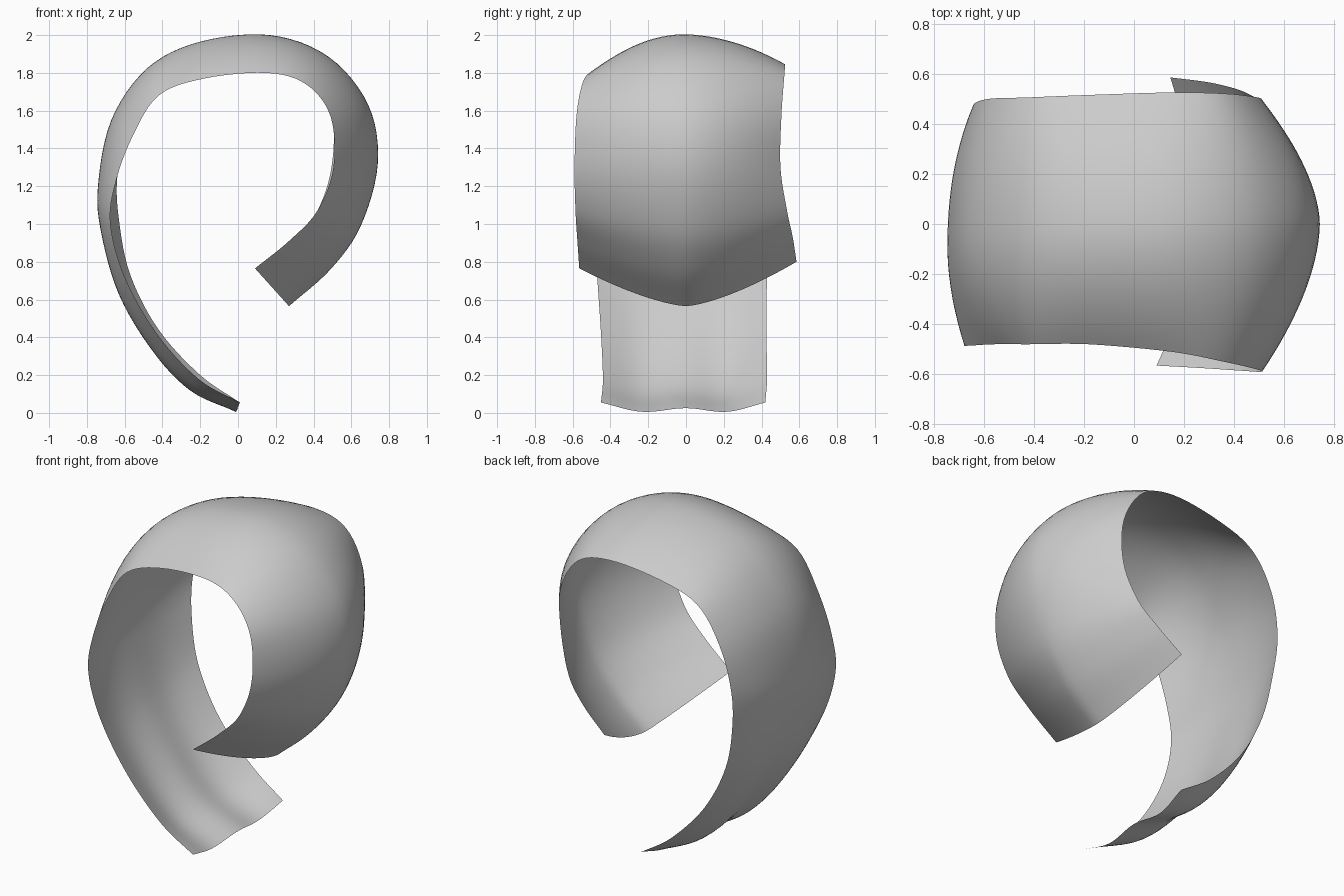
import bpy
from math import pi, sin
from mathutils import Vector

old = bpy.data.objects.get("Cube")
if old:
    bpy.data.objects.remove(old)

# Rails of the curled band: crown line (x, z), then front and back edges (x, y, z)
CROWN = [(0, .025), (-.245, .135), (-.45, .345), (-.625, .63), (-.72, .95), (-.74, 1.2),
         (-.67, 1.55), (-.48, 1.825), (-.2, 1.965), (.17, 2), (.48, 1.885), (.69, 1.63),
         (.74, 1.32), (.65, .99), (.49, .76), (.27, .565)]
FRONT = [(.01, -.45, .055), (-.21, -.44, .18), (-.43, -.45, .42), (-.6, -.47, .72),
         (-.675, -.485, 1.0), (-.648, -.485, 1.22), (-.56, -.48, 1.46), (-.42, -.48, 1.68),
         (-.18, -.48, 1.77), (.15, -.51, 1.8), (.36, -.55, 1.74), (.49, -.58, 1.57),
         (.505, -.59, 1.3), (.42, -.585, 1.07), (.27, -.575, .91), (.09, -.565, .765)]
BACK = [(.01, .42, .055), (-.2, .43, .2), (-.42, .425, .44), (-.57, .43, .73),
        (-.63, .45, 1.02), (-.638, .48, 1.26), (-.575, .5, 1.51), (-.43, .505, 1.72),
        (-.18, .515, 1.81), (.15, .525, 1.845), (.37, .52, 1.78), (.495, .505, 1.57),
        (.495, .5, 1.3), (.42, .535, 1.07), (.3, .565, .93), (.145, .585, .8)]
ALONG, ACROSS = 6, 32


def smooth_rail(points):
    """Catmull-Rom samples through a rail."""
    p = [Vector(q) for q in points]
    p = [2 * p[0] - p[1]] + p + [2 * p[-1] - p[-2]]
    out = []
    for a, b, c, d in zip(p, p[1:], p[2:], p[3:]):
        for k in range(ALONG):
            t = k / ALONG
            out.append(b + (c - a) * t / 2 + (2 * a - 5 * b + 4 * c - d) * t * t / 2
                       + (3 * b - a - 3 * c + d) * t ** 3 / 2)
    return out + [p[-2]]


def blend(s, keys):
    """Piecewise linear value along the band."""
    for (a, u), (b, v) in zip(keys, keys[1:]):
        if s <= b:
            return u + (v - u) * (s - a) / (b - a)
    return keys[-1][1]


crown = smooth_rail([(x, 0, z) for x, z in CROWN])
front, back = smooth_rail(FRONT), smooth_rail(BACK)

# Dome sharpness, sideways lean of the crown, and shallow twin ripple at the lower tip
POWER = [(0, 3.5), (.15, 2.6), (.33, 2.2), (.6, 1.9), (.85, 1.7), (1, 1.45)]
LEAN = [(0, 0), (.15, .1), (.3, .24), (.55, .1), (.75, 0), (1, 0)]
RIPPLE = [(0, 1), (.12, .8), (.3, 0), (1, 0)]
OUTWARD = Vector((-.012, 0, -.022))

verts, faces = [], []
for i, mid in enumerate(crown):
    s = i / (len(crown) - 1)
    power, ripple = blend(s, POWER), blend(s, RIPPLE)
    tangent = (back[i] - mid) * blend(s, LEAN)
    for j in range(ACROSS + 1):
        v = 2 * j / ACROSS - 1
        edge = back[i] if v > 0 else front[i]
        side = 1 if v > 0 else -1
        p = mid + tangent * v + (edge - mid - tangent * side) * abs(v) ** power
        p += OUTWARD * ripple * sin(pi * v) ** 2
        p.y = edge.y * abs(v)
        verts.append(p)

row = ACROSS + 1
for i in range(len(crown) - 1):
    for j in range(ACROSS):
        a = i * row + j
        faces.append((a, a + 1, a + row + 1, a + row))

mesh = bpy.data.meshes.new("curled_band")
mesh.from_pydata(verts, [], faces)
mesh.update()
band = bpy.data.objects.new("curled_band", mesh)
bpy.context.collection.objects.link(band)

# Plain grey finish
grey = bpy.data.materials.new("light_grey")
grey.use_nodes = True
colour = (.6, .6, .6, 1)
grey.diffuse_color = colour
grey.node_tree.nodes["Principled BSDF"].inputs["Base Color"].default_value = colour
mesh.materials.append(grey)

bpy.context.view_layer.objects.active = band
band.select_set(True)
bpy.ops.object.shade_smooth_by_angle()
